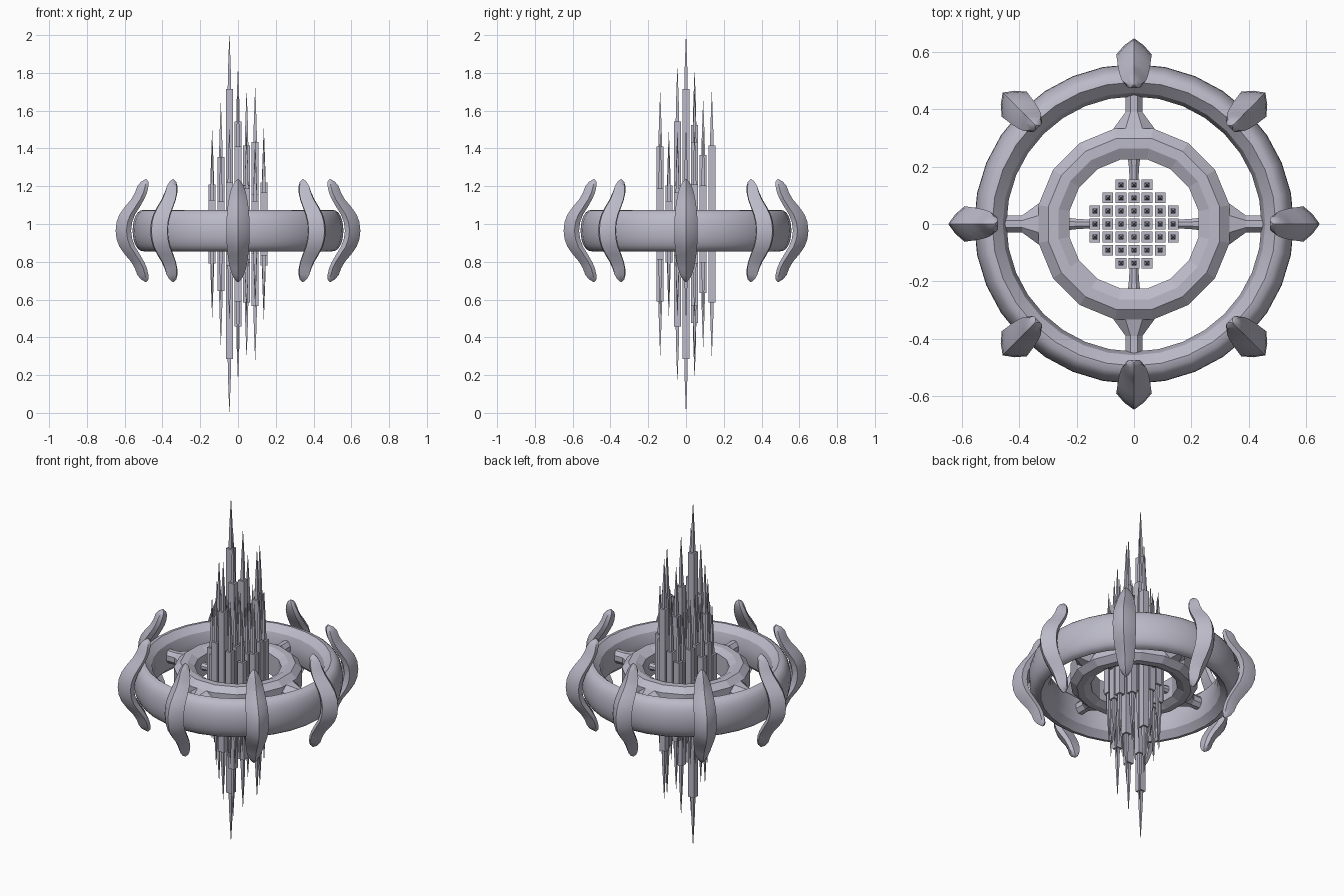
import bpy, bmesh, math, random
from mathutils import Matrix, Vector

random.seed(4)
cube = bpy.data.objects.get("Cube")
if cube:
    bpy.data.objects.remove(cube)

stone = bpy.data.materials.new("lavender_grey")
stone.use_nodes = True
color = (0.50, 0.49, 0.58, 1)
stone.diffuse_color = color
stone.node_tree.nodes["Principled BSDF"].inputs["Base Color"].default_value = color

RING_Z = 0.965
HUB_Z = 0.975


def loft(bm, loops, closed=False):
    """Skin a list of point loops; cap the ends unless the loft is closed."""
    rows = [[bm.verts.new(p) for p in loop] for loop in loops]
    n = len(rows[0])
    pairs = list(zip(rows, rows[1:]))
    if closed:
        pairs.append((rows[-1], rows[0]))
    else:
        bm.faces.new(rows[0])
        bm.faces.new(rows[-1][::-1])
    for a, b in pairs:
        for i in range(n):
            j = (i + 1) % n
            bm.faces.new((a[i], a[j], b[j], b[i]))


def finish(name, bm, z=0.0, turn=0.0, smooth=None):
    bmesh.ops.recalc_face_normals(bm, faces=bm.faces)
    mesh = bpy.data.meshes.new(name)
    bm.to_mesh(mesh)
    bm.free()
    mesh.materials.append(stone)
    obj = bpy.data.objects.new(name, mesh)
    bpy.context.collection.objects.link(obj)
    obj.location.z = z
    obj.rotation_euler.z = turn
    if smooth:
        bpy.ops.object.select_all(action='DESELECT')
        obj.select_set(True)
        bpy.context.view_layer.objects.active = obj
        bpy.ops.object.shade_smooth_by_angle(angle=math.radians(smooth))


def revolve(name, section, count, z, phase=0.0, smooth=None):
    bm = bmesh.new()
    loops = []
    for k in range(count):
        spin = Matrix.Rotation(math.tau * (k + phase) / count, 3, 'Z')
        loops.append([spin @ Vector((r, 0, h)) for r, h in section])
    loft(bm, loops, closed=True)
    finish(name, bm, z, smooth=smooth)


# Outer ring: rounded outside, sloping facets inside
section = []
for k in range(13):
    a = math.pi * (k / 12 - 0.5)
    section.append((0.495 + 0.063 * max(math.cos(a), 0) ** 0.8, 0.11 * math.sin(a)))
section += [(0.458, 0.075), (0.445, 0.03), (0.445, -0.03), (0.458, -0.075)]
revolve("outer_ring", section, 32, RING_Z, smooth=30)

# Inner ring: faceted with chamfered edges
half = [(0.23, 0.06), (0.268, 0.08), (0.305, 0.08), (0.34, 0.05)]
revolve("inner_ring", half + [(r, -z) for r, z in reversed(half)], 16, HUB_Z, phase=0.5)


# Spokes: octagonal rods along x, turned to the four sides
def rod(name, stations, turn):
    bm = bmesh.new()
    loops = []
    for r, w, h in stations:
        ring = []
        for k in range(8):
            a = math.tau * (k + 0.5) / 8
            ring.append((r, 1.08 * w * math.cos(a), 1.08 * h * math.sin(a)))
        loops.append(ring)
    loft(bm, loops)
    finish(name, bm, HUB_Z, turn)


for k in range(4):
    turn = k * math.pi / 2
    rod(f"outer_spoke_{k + 1}",
        [(0.31, 0.08, 0.055), (0.335, 0.07, 0.05), (0.39, 0.03, 0.036), (0.48, 0.03, 0.036)], turn)
    rod(f"inner_spoke_{k + 1}",
        [(0.25, 0.024, 0.024), (0.2, 0.018, 0.018), (0.13, 0.014, 0.014)], turn)

# Claws: height offset, ridge radius, back radius, half width
claw_half = [
    (0.0, 0.648, 0.566, 0.062), (0.045, 0.643, 0.56, 0.061), (0.085, 0.628, 0.545, 0.059),
    (0.125, 0.6, 0.52, 0.055), (0.165, 0.566, 0.497, 0.049), (0.2, 0.546, 0.482, 0.042),
    (0.235, 0.533, 0.474, 0.031), (0.258, 0.514, 0.474, 0.018), (0.272, 0.49, 0.484, 0.003)]
claw = [(-z, a, b, w) for z, a, b, w in reversed(claw_half[1:])] + claw_half
for k in range(8):
    bm = bmesh.new()
    loops = []
    for z, ridge, back, w in claw:
        side = back + 0.3 * (ridge - back)
        shoulder = back + 0.7 * (ridge - back)
        loops.append([(ridge, 0, z), (shoulder, 0.55 * w, z), (side, w, z), (back, 0.65 * w, z),
                      (back, -0.65 * w, z), (side, -w, z), (shoulder, -0.55 * w, z)])
    loft(bm, loops)
    finish(f"claw_{k + 1}", bm, RING_Z, k * math.pi / 4, smooth=40)

# Towers: a round cluster of square columns with a needle at both ends
PITCH = 0.0455
tall = {(-1, 0): 0.715, (0, -1): 0.543, (0, 1): 0.523, (2, 1): 0.435, (1, 3): 0.415,
        (0, -3): 0.41, (-2, -1): 0.355, (0, 2): 0.365, (-3, 0): 0.21, (3, 0): 0.22,
        (-1, -3): 0.22}


def square(x, y, s, z):
    return [(x - s, y - s, z), (x + s, y - s, z), (x + s, y + s, z), (x - s, y + s, z)]


for i in range(-3, 4):
    for j in range(-3, 4):
        if i * i + j * j > 10:
            continue
        x, y = i * PITCH, j * PITCH
        h = tall.get((i, j), random.uniform(0.1, 0.22))
        bm = bmesh.new()
        profile = [(0.0006, h + 0.285), (0.0045, h + 0.18), (0.008, h + 0.08),
                   (0.009, h), (0.0185, h)]
        profile += [(s, -z) for s, z in reversed(profile)]
        loft(bm, [square(x, y, s, z) for s, z in profile])
        finish(f"tower_{i + 4}_{j + 4}", bm, 1.0)
